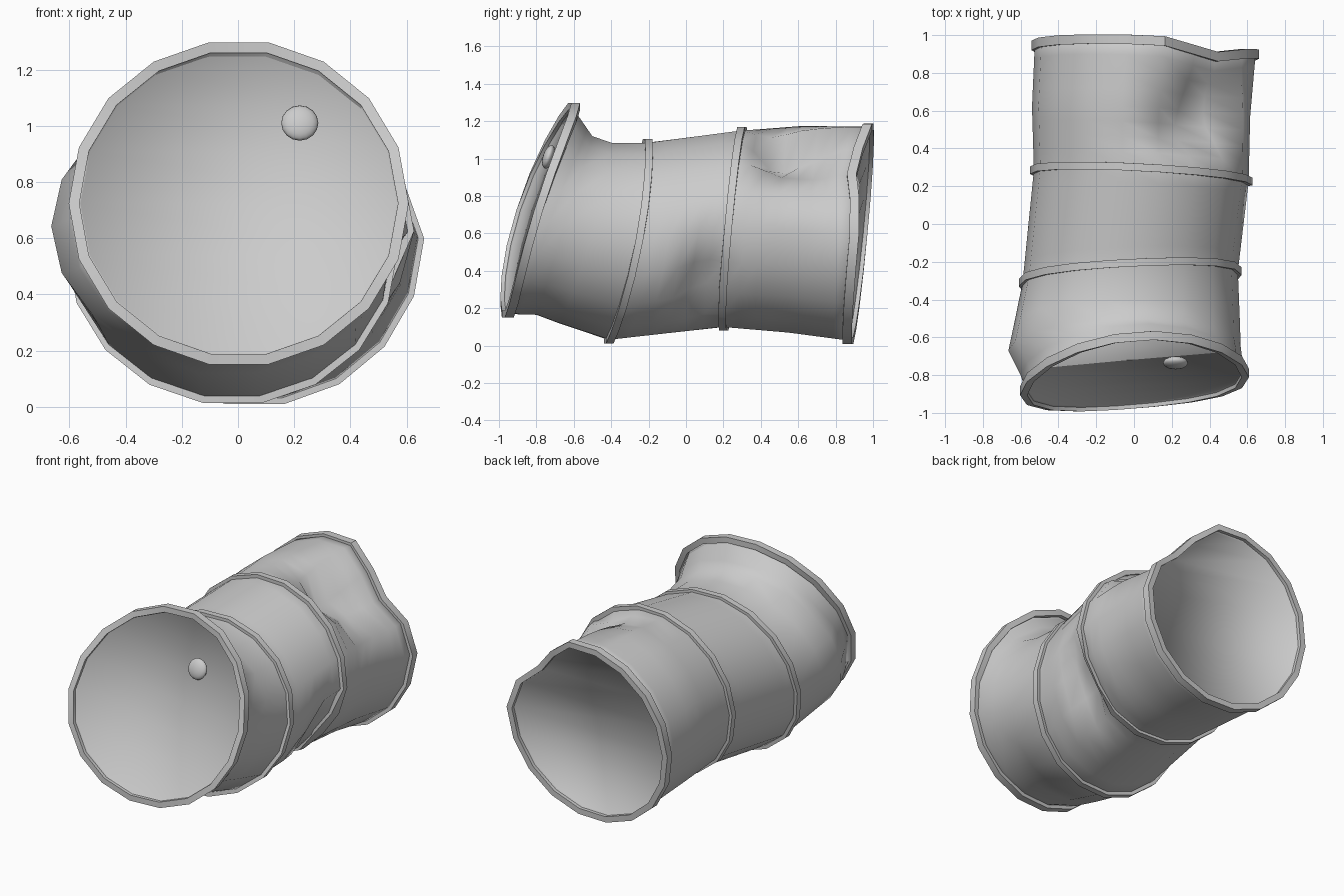
import bpy, bmesh, math
from mathutils import Vector

if "Cube" in bpy.data.objects:
    bpy.data.objects.remove(bpy.data.objects["Cube"])

N = 18
RAD = math.radians

# Cross-section: (y, z) at top, (y, z) at bottom, (x, y) at left, (x, y) at right
front = ((-.605, 1.28), (-.965, .168), (-.585, -.895), (.59, -.80))
neck0 = ((-.53, 1.16), (-.90, .168), (-.60, -.80), (.575, -.73))
neck1 = ((-.50, 1.12), (-.80, .165), (-.665, -.67), (.565, -.65))
neck2 = ((-.40, 1.085), (-.68, .12), (-.635, -.53), (.56, -.50))
hoop1 = ((-.205, 1.085), (-.415, .032), (-.59, -.31), (.55, -.25))
hoop2 = ((.30, 1.15), (.20, .10), (-.53, .285), (.607, .225))
mid = ((.62, 1.175), (.55, .07), (-.54, .62), (.615, .57))
back = ((.985, 1.17), (.875, .027), (-.525, .955), (.645, .91))


def mix(s, t, f):
    return tuple(tuple(a + (b - a) * f for a, b in zip(p, q)) for p, q in zip(s, t))


def bump(v, centre, width):
    u = min(1, abs(v - centre) / width)
    return .5 + .5 * math.cos(math.pi * u)


def dent(p, c, deg):
    """Push a point toward the axis inside the dented zones."""
    amount, y = 0, p.y
    # large crease at the upper right of the back end
    if y > .32:
        f = min(1, (y - .32) / .55)
        w = bump(deg, 62 - 18 * f, 32 + 8 * f)
        amount += .24 * w * min(1, (y - .32) / .16) * (1 - .58 * f * f)
        p.y -= .055 * w * max(0, f - .6) / .4
    # small dent at the lower right of the middle
    amount += .12 * bump(deg, 328, 38) * bump(y, .09, .19)
    d = Vector((c.x - p.x, 0, c.z - p.z)).normalized()
    return p + d * amount


def ring(sec, grow=0.0, shift=0.0):
    (yt, zt), (yb, zb), (xl, yl), (xr, yr) = sec
    c = Vector(((xl + xr) / 2, 0, (zt + zb) / 2))
    rx, rz = (xr - xl) / 2 + grow, (zt - zb) / 2 / .985 + grow
    a, d = (yt + yb + yl + yr) / 4, (yl + yr - yt - yb) / 4
    pts = []
    for i in range(N):
        t = RAD(i * 360 / N)
        y = a + (yr - yl) / 2 * math.cos(t) + (yt - yb) / 2 * math.sin(t) + d * math.cos(2 * t)
        p = Vector((c.x + rx * math.cos(t), y + shift, c.z + rz * math.sin(t)))
        pts.append(dent(p, c, i * 360 / N))
    return pts


def finish(bm, name, smooth=35):
    bmesh.ops.recalc_face_normals(bm, faces=bm.faces)
    me = bpy.data.meshes.new(name)
    bm.to_mesh(me)
    bm.free()
    ob = bpy.data.objects.new(name, me)
    bpy.context.collection.objects.link(ob)
    bpy.ops.object.select_all(action='DESELECT')
    ob.select_set(True)
    bpy.context.view_layer.objects.active = ob
    bpy.ops.object.shade_smooth_by_angle(angle=RAD(smooth))
    return ob


def loft(name, rings, closed=False, smooth=35):
    bm = bmesh.new()
    vs = [[bm.verts.new(p) for p in r] for r in rings]
    pairs = list(zip(vs, vs[1:])) + ([(vs[-1], vs[0])] if closed else [])
    for a, b in pairs:
        for i in range(N):
            j = (i + 1) % N
            bm.faces.new((a[i], a[j], b[j], b[i]))
    if not closed:
        # lids built from horizontal strips
        for r in (vs[0], vs[-1]):
            for k in range(4, -5, -1):
                quad = [r[k % N], r[(k - 1) % N], r[(9 - k) % N], r[(8 - k) % N]]
                bm.faces.new(list(dict.fromkeys(quad)))
    return finish(bm, name, smooth)


# Barrel shell with shallow recessed lids
spans = [(neck0, neck1, 1), (neck1, neck2, 1), (neck2, hoop1, 1),
         (hoop1, hoop2, 6), (hoop2, mid, 4), (mid, back, 4)]
body = [ring(front, -.025, .018), ring(front, -.015, 0), ring(neck0)]
for s, t, n in spans:
    body += [ring(mix(s, t, k / n)) for k in range(1, n + 1)]
body += [ring(back, -.015, .005), ring(back, -.025, -.02)]
loft("barrel_shell", body, smooth=130)


# Raised hoops and end rims
def band(name, sec, lo, hi, y0, y1):
    loft(name, [ring(sec, lo, y0), ring(sec, hi, y0), ring(sec, hi, y1), ring(sec, lo, y1)], True)


band("front_hoop", hoop1, -.01, .02, -.02, .02)
band("middle_hoop", hoop2, -.01, .02, -.02, .02)
band("front_rim", front, -.02, .018, -.012, .035)
band("back_rim", back, -.02, .018, -.035, .015)

# Domed bung cap on the front lid
bm = bmesh.new()
bmesh.ops.create_uvsphere(bm, u_segments=16, v_segments=8, radius=.066)
cap = finish(bm, "bung_cap")
cap.scale = (1, 1, .45)
cap.location = (.22, -.735, 1.01)
cap.rotation_euler = (RAD(72), 0, 0)
